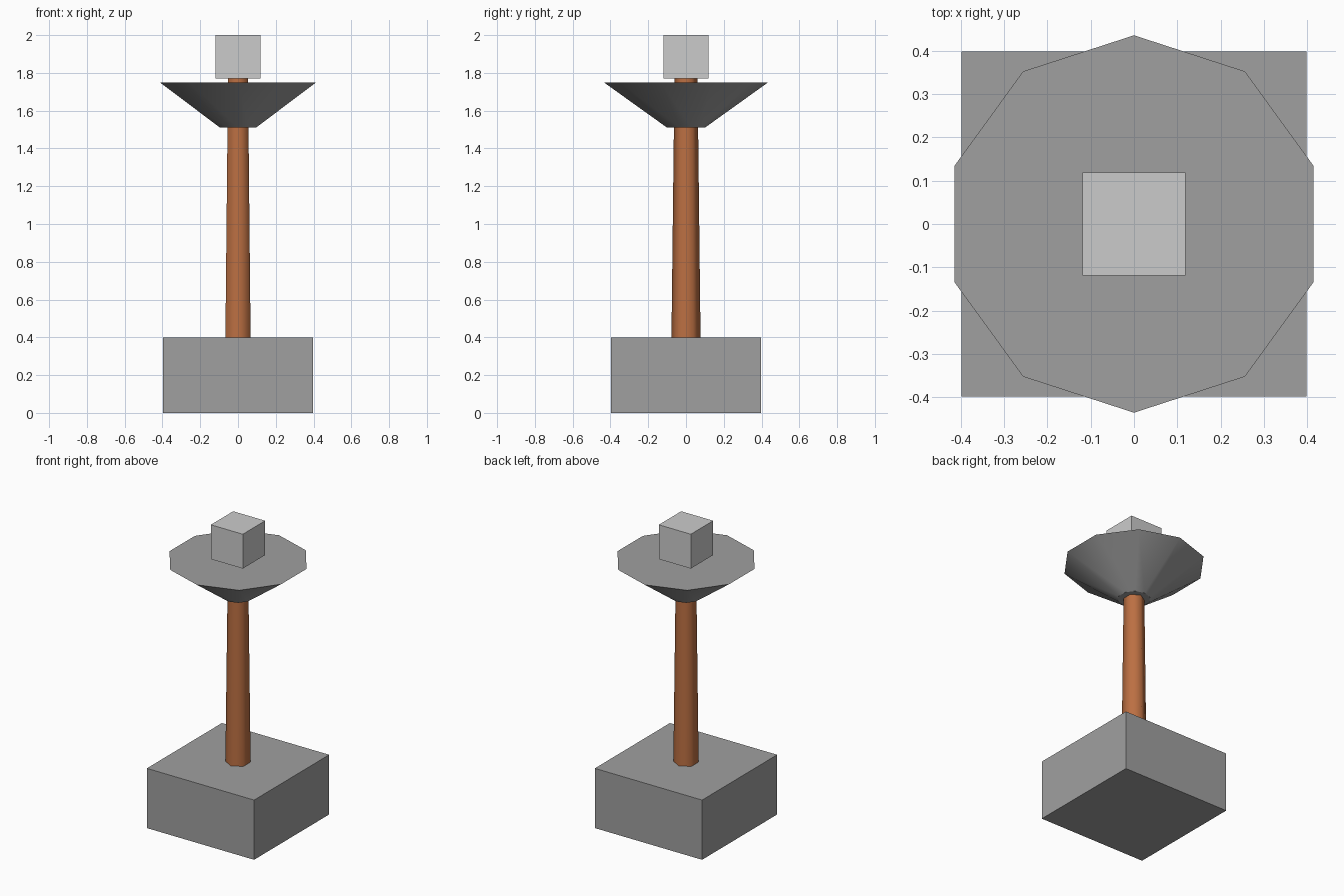
import bpy
import math

old = bpy.data.objects.get("Cube")
if old:
    bpy.data.objects.remove(old, do_unlink=True)


def material(name, rgb):
    mat = bpy.data.materials.new(name)
    mat.use_nodes = True
    colour = (*rgb, 1.0)
    mat.diffuse_color = colour
    mat.node_tree.nodes["Principled BSDF"].inputs["Base Color"].default_value = colour
    return mat


grey = material("stone grey", (0.35, 0.35, 0.35))
pale = material("pale grey", (0.6, 0.6, 0.6))
brown = material("copper brown", (0.5, 0.16, 0.055))


def finish(name, mat):
    obj = bpy.context.object
    obj.name = name
    obj.data.materials.append(mat)
    return obj


def block(name, width, bottom, top, mat):
    bpy.ops.mesh.primitive_cube_add(size=1, location=(0, 0, (bottom + top) / 2))
    obj = finish(name, mat)
    obj.scale = (width, width, top - bottom)


def taper(name, sides, r_bottom, r_top, bottom, top, mat):
    bpy.ops.mesh.primitive_cone_add(vertices=sides, radius1=r_bottom, radius2=r_top,
                                    depth=top - bottom,
                                    location=(0, 0, (bottom + top) / 2))
    obj = finish(name, mat)
    # Rounded sides, flat end caps
    for face in obj.data.polygons:
        face.use_smooth = abs(face.normal.z) < 0.99


# Square plinth, tapered post, flared dish and the cube on top
block("plinth", 0.795, 0, 0.4, grey)
taper("post", 6, 0.077, 0.061, 0.4, 1.78, brown)
taper("dish", 10, 0.1, 0.435, 1.51, 1.75, grey)
block("top_cube", 0.237, 1.77, 2.0, pale)
